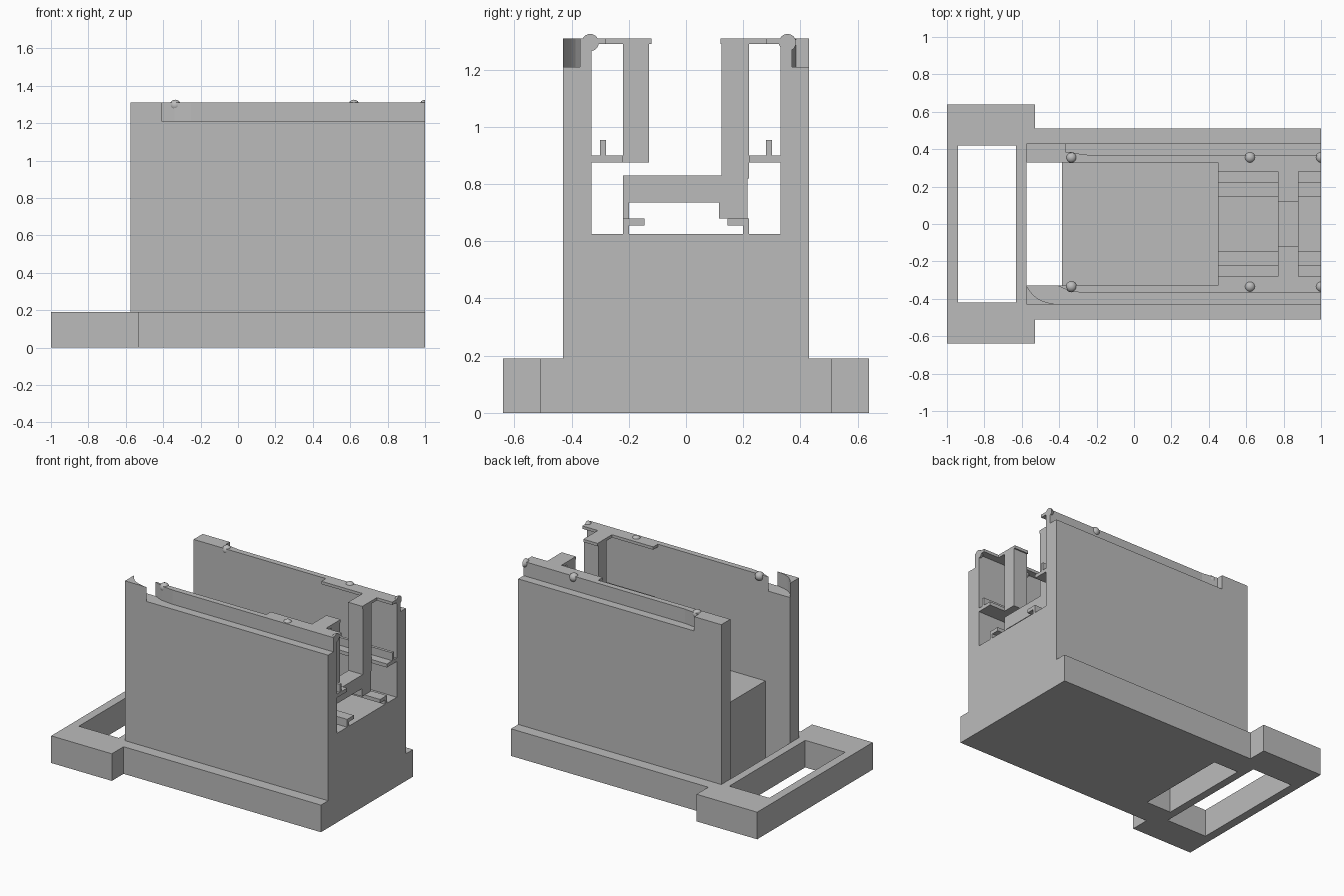
import bpy, bmesh, math
from mathutils import Matrix

if "Cube" in bpy.data.objects:
    bpy.data.objects.remove(bpy.data.objects["Cube"])

grey = bpy.data.materials.new("light grey")
grey.diffuse_color = (0.5, 0.5, 0.5, 1)
grey.use_nodes = True
grey.node_tree.nodes["Principled BSDF"].inputs["Base Color"].default_value = grey.diffuse_color


def finish(name, bm):
    bmesh.ops.recalc_face_normals(bm, faces=bm.faces)
    me = bpy.data.meshes.new(name)
    bm.to_mesh(me)
    bm.free()
    me.materials.append(grey)
    ob = bpy.data.objects.new(name, me)
    bpy.context.collection.objects.link(ob)
    return ob


def prism(name, pts, lo, hi, axis="z"):
    """Extrude an outline: (x, y) along z, or (y, z) along x."""
    bm = bmesh.new()
    place = (lambda p, h: (p[0], p[1], h)) if axis == "z" else (lambda p, h: (h, p[0], p[1]))
    face = bm.faces.new([bm.verts.new(place(p, lo)) for p in pts])
    new = bmesh.ops.extrude_face_region(bm, geom=[face])["geom"]
    step = (0, 0, hi - lo) if axis == "z" else (hi - lo, 0, 0)
    bmesh.ops.translate(bm, vec=step, verts=[v for v in new if isinstance(v, bmesh.types.BMVert)])
    return finish(name, bm)


def box(name, x0, x1, y0, y1, z0, z1):
    return prism(name, [(x0, y0), (x1, y0), (x1, y1), (x0, y1)], z0, z1)


def cut(ob, cutter):
    cutter.hide_render = True
    cutter.hide_viewport = True
    m = ob.modifiers.new("cut", "BOOLEAN")
    m.operation, m.solver, m.object = "DIFFERENCE", "EXACT", cutter


# Base plate with wide end and two through openings
base = prism("base_plate", [(-1, -.64), (-.53, -.64), (-.53, -.51), (1, -.51),
                            (1, .51), (-.53, .51), (-.53, .64), (-1, .64)], 0, .19)
cut(base, box("slot_cutter", -.94, -.63, -.42, .42, -.1, .3))
cut(base, box("well_cutter", -.575, -.385, -.33, .33, -.1, .3))

# Solid core: lower tray and raised end floor
box("tray_block", -.385, .45, -.33, .33, .19, .575)
box("end_block", .45, 1, -.33, .33, .19, .625)

# Side walls up to the rebate
for side, s in (("front", -1), ("back", 1)):
    y0, y1 = sorted((s * .33, s * .43))
    box(side + "_wall", -.575, 1, y0, y1, .19, 1.21)

# Front rim: curved corner wedge, gap, then a tapered strip
arc = [(-.575 + .165 * t - .02 * math.sin(math.pi * t),
        -.33 - .10 * t - .02 * math.sin(math.pi * t)) for t in [i / 8 for i in range(9)]]
arc[1:-1] = [(max(x, -.57), y) for x, y in arc[1:-1]]
prism("front_corner_wedge", [(-.575, -.43)] + arc[::-1], 1.21, 1.31)
prism("front_rim", [(-.41, -.33), (-.34, -.36), (-.25, -.37), (1, -.37), (1, -.33)], 1.21, 1.31)

# Back rim: full-width corner stepping down to the strip
prism("back_rim", [(-.575, .33), (1, .33), (1, .37), (-.25, .37), (-.365, .385),
                   (-.365, .43), (-.575, .43)], 1.21, 1.31)

# Mirrored end fittings: top plate, shelf with lip, floor rail with hook
for side, s in (("front", -1), ("back", 1)):
    def sbox(name, x0, x1, a, b, z0, z1):
        y0, y1 = sorted((s * a, s * b))
        return box(side + name, x0, x1, y0, y1, z0, z1)
    sbox("_top_plate", .45, 1, .28, .335, 1.29, 1.31)
    sbox("_post_arm", .77, .88, .12, .285, 1.29, 1.31)
    prism(side + "_shelf", [(s * y, z) for y, z in (
        (.335, .875), (.22, .875), (.22, .9), (.28, .9), (.28, .955),
        (.30, .955), (.30, .9), (.335, .9))], .45, 1, "x")
    prism(side + "_hook_rail", [(s * y, z) for y, z in (
        (.22, .62), (.2, .62), (.2, .655), (.145, .655), (.145, .68), (.22, .68))], .45, 1, "x")

# Posts and cross bar between the walls
box("front_post", .77, .88, -.22, -.13, .875, 1.295)
box("back_post", .77, .88, .125, .22, .82, 1.295)
prism("cross_bar", [(-.22, .67), (-.2, .67), (-.2, .735), (.115, .735), (.115, .68),
                    (.215, .68), (.215, .83), (-.22, .83)], .77, .88, "x")

# Round detent bumps on the rims; the end pair is cut flush
for side, y in (("front", -.335), ("back", .355)):
    for i, x in enumerate((-.335, .62, 1)):
        bm = bmesh.new()
        bmesh.ops.create_uvsphere(bm, u_segments=20, v_segments=12, radius=.03,
                                  matrix=Matrix.Translation((x, y, 1.295)))
        if x == 1:
            geom = bm.verts[:] + bm.edges[:] + bm.faces[:]
            res = bmesh.ops.bisect_plane(bm, geom=geom, plane_co=(1, 0, 0),
                                         plane_no=(1, 0, 0), clear_outer=True)
            edges = [e for e in res["geom_cut"] if isinstance(e, bmesh.types.BMEdge)]
            bmesh.ops.holes_fill(bm, edges=edges, sides=0)
        for f in bm.faces:
            f.smooth = len(f.verts) < 5
        finish(f"{side}_bump_{i + 1}", bm)
